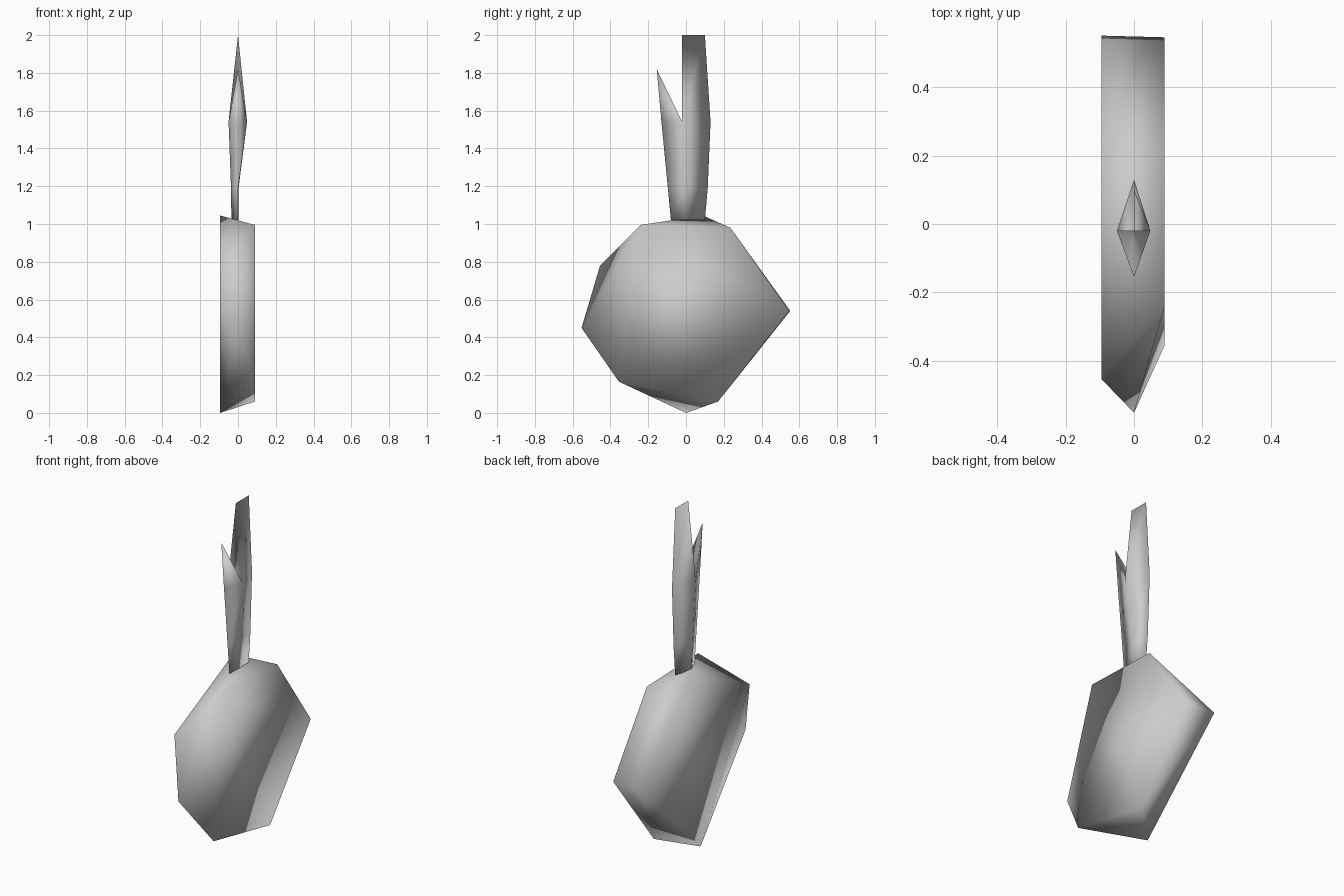
import bpy, bmesh

if "Cube" in bpy.data.objects:
    bpy.data.objects.remove(bpy.data.objects["Cube"])

grey = bpy.data.materials.new("plain grey")
grey.diffuse_color = (0.6, 0.6, 0.6, 1)
grey.use_nodes = True
grey.node_tree.nodes["Principled BSDF"].inputs["Base Color"].default_value = grey.diffuse_color


def finish(bm, name):
    """Turn a bmesh into a smooth shaded grey object."""
    bmesh.ops.recalc_face_normals(bm, faces=bm.faces[:])
    for f in bm.faces:
        f.smooth = True
    mesh = bpy.data.meshes.new(name)
    bm.to_mesh(mesh)
    bm.free()
    mesh.materials.append(grey)
    ob = bpy.data.objects.new(name, mesh)
    bpy.context.collection.objects.link(ob)
    return ob


# Bulb: hull of a left and a right outline (y, z) plus one front point
left = [(-.455, .78), (.09, 1.045), (.552, .54), (0, .0)]
right = [(-.24, .995), (.235, .98), (.547, .54), (.17, .06), (-.355, .165)]
bm = bmesh.new()
for x, outline in ((-.095, left), (.09, right)):
    for y, z in outline:
        bm.verts.new((x, y, z))
bm.verts.new((0, -.553, .45))
bmesh.ops.convex_hull(bm, input=bm.verts[:])
finish(bm, "bulb")

# Stalk: diamond sections, front / right / back / left corners at each height
sections = [
    (1.02, -.08, (.003, .0), .10, (-.035, .0)),
    (1.19, -.096, (.003, -.01), .115, (-.037, -.01)),
    (1.54, -.13, (.048, -.02), .13, (-.05, -.02)),
]
bm = bmesh.new()
rings = []
for z, front, r, back, l in sections:
    pts = [(0, front), r, (0, back), l]
    rings.append([bm.verts.new((x, y, z)) for x, y in pts])
for lo, hi in zip(rings, rings[1:]):
    for i in range(4):
        j = (i + 1) % 4
        bm.faces.new((lo[i], lo[j], hi[j], hi[i]))
bm.faces.new(rings[0])

# Forked tips: a pointed front prong and a taller flat-topped rear blade
front, r, back, l = rings[-1]
prong = bm.verts.new((0, -.155, 1.82))
top_front = bm.verts.new((0, -.02, 2))
top_back = bm.verts.new((0, .10, 2))
for face in ((front, r, prong), (l, front, prong), (r, l, prong),
             (l, r, top_front), (r, back, top_back, top_front),
             (back, l, top_front, top_back)):
    bm.faces.new(face)
finish(bm, "forked_stalk")
